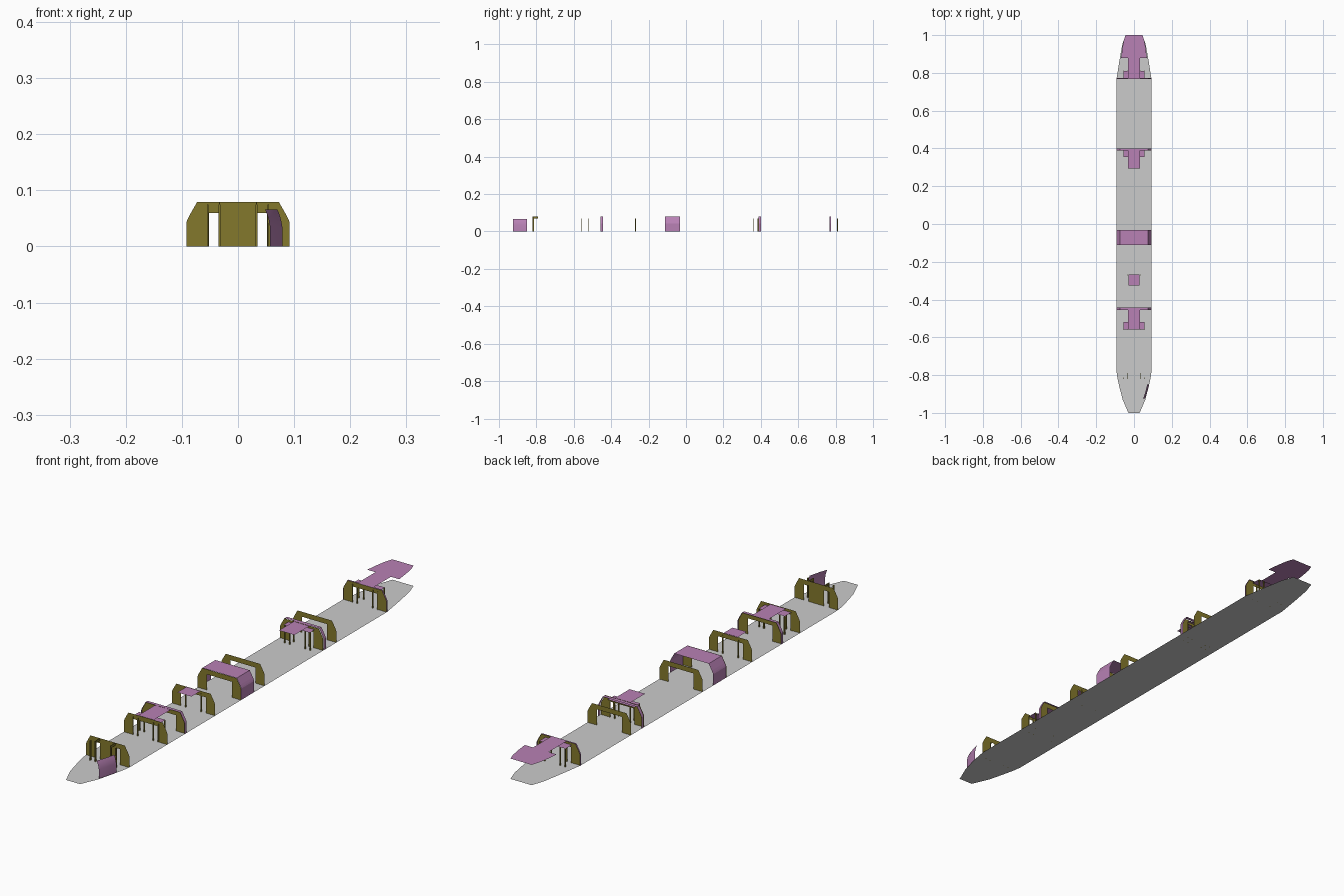
import bpy

if "Cube" in bpy.data.objects:
    bpy.data.objects.remove(bpy.data.objects["Cube"])

def material(name, rgb):
    m = bpy.data.materials.new(name)
    m.diffuse_color = (*rgb, 1)
    m.use_nodes = True
    m.node_tree.nodes["Principled BSDF"].inputs["Base Color"].default_value = m.diffuse_color
    return m

OLIVE = material("olive", (0.23, 0.19, 0.025))
PINK = material("pink", (0.48, 0.22, 0.46))

def mesh(name, verts, faces, mat=None):
    me = bpy.data.meshes.new(name)
    me.from_pydata(verts, [], faces)
    ob = bpy.data.objects.new(name, me)
    bpy.context.collection.objects.link(ob)
    if mat:
        me.materials.append(mat)
    return ob

def mirrored(half):
    """Close a right-hand half outline with its mirror image."""
    return half + [(-a, b) for a, b in reversed(half)]

def sheet(name, half, z, mat=None):
    pts = mirrored(half)
    return mesh(name, [(x, y, z) for x, y in pts], [range(len(pts))], mat)

def panel(name, pts, y, mat=OLIVE):
    return mesh(name, [(x, y, z) for x, z in pts], [range(len(pts))], mat)

def box(name, x0, x1, y0, y1, z0, z1, mat=OLIVE):
    v = [(x, y, z) for x in (x0, x1) for y in (y0, y1) for z in (z0, z1)]
    f = [(0, 1, 3, 2), (4, 6, 7, 5), (0, 4, 5, 1), (2, 3, 7, 6), (0, 2, 6, 4), (1, 5, 7, 3)]
    return mesh(name, v, f, mat)

# Floor with tapered ends
sheet("floor", [(0.03, -1), (0.06, -0.93), (0.078, -0.86), (0.088, -0.815), (0.092, -0.785),
                (0.092, 0.77), (0.078, 0.86), (0.062, 0.95), (0.045, 1)], 0)

# Body cross-section, right half from the floor up
SECTION = [(0.092, 0), (0.092, 0.043), (0.09, 0.048), (0.086, 0.056), (0.073, 0.079)]

# Upright frames with an open middle
for y in (-0.79, -0.56, -0.45, -0.27, -0.113, 0.03, 0.385, 0.465, 0.77):
    panel("frame", mirrored([(0.053, 0.06), (0.053, 0)] + SECTION), y)

# Thin bands and wide vestibule shell following the cross-section
def band(name, y0, y1):
    pts = mirrored(SECTION)
    n = len(pts)
    return mesh(name, [(x, y, z) for y in (y0, y1) for x, z in pts],
                [(i, i + 1, n + i + 1, n + i) for i in range(n - 1)], PINK)

band("vestibule_shell", -0.112, -0.033)
band("front_ring", -0.456, -0.443)
band("rear_ring", 0.388, 0.401)
band("end_ring", 0.768, 0.774)

# Front bulkhead centre panel with side cheeks
panel("bulkhead_panel", [(-0.033, 0), (0.033, 0), (0.033, 0.062), (-0.033, 0.062)], -0.79)
for s in (-1, 1):
    for x in (0.033, 0.054):
        box("bulkhead_post", s * x - 0.0015, s * x + 0.0015, -0.82, -0.813, 0, 0.075)
    box("bulkhead_rail", s * 0.033 - 0.001, s * 0.033 + 0.001, -0.82, -0.79, 0.07, 0.079)

# Door posts beside the aisle
for y in (-0.56, -0.52, -0.27, 0.36, 0.385, 0.77, 0.81):
    for s in (-1, 1):
        for x in (0.033, 0.054):
            if x == 0.054 and y == -0.27:
                continue
            box("door_post", s * x - 0.002, s * x + 0.002, y - 0.002, y + 0.002, 0, 0.069)

# Ceiling panels over the lobbies
for name, inner, bar0, bar1 in (("front_ceiling", -0.455, -0.558, -0.52),
                                ("rear_ceiling", 0.295, 0.395, 0.355)):
    sheet(name, [(0.033, inner), (0.033, bar0)], 0.078, PINK)
    sheet(name + "_crossbar", [(0.056, bar0), (0.056, bar1)], 0.07, PINK)
sheet("middle_ceiling", [(0.03, -0.325), (0.03, -0.268)], 0.078, PINK)
sheet("end_ceiling", [(0.033, 0.772), (0.033, 0.88), (0.068, 0.88), (0.062, 0.93),
                      (0.055, 0.97), (0.045, 1)], 0.078, PINK)
sheet("end_crossbar", [(0.056, 0.772), (0.056, 0.81)], 0.07, PINK)

# Curved cab door on one side of the nose
prof = [(0, 0), (0, 0.035), (-0.002, 0.046), (-0.005, 0.057), (-0.009, 0.066)]
rows = [(0.057, -0.925), (0.066, -0.9), (0.073, -0.875), (0.079, -0.85)]
n = len(prof)
door = mesh("cab_door", [(x + dx, y, z) for x, y in rows for dx, z in prof],
            [(r * n + i, r * n + n + i, r * n + n + i + 1, r * n + i + 1)
             for r in range(len(rows) - 1) for i in range(n - 1)], PINK)
for p in door.data.polygons:
    p.use_smooth = True
